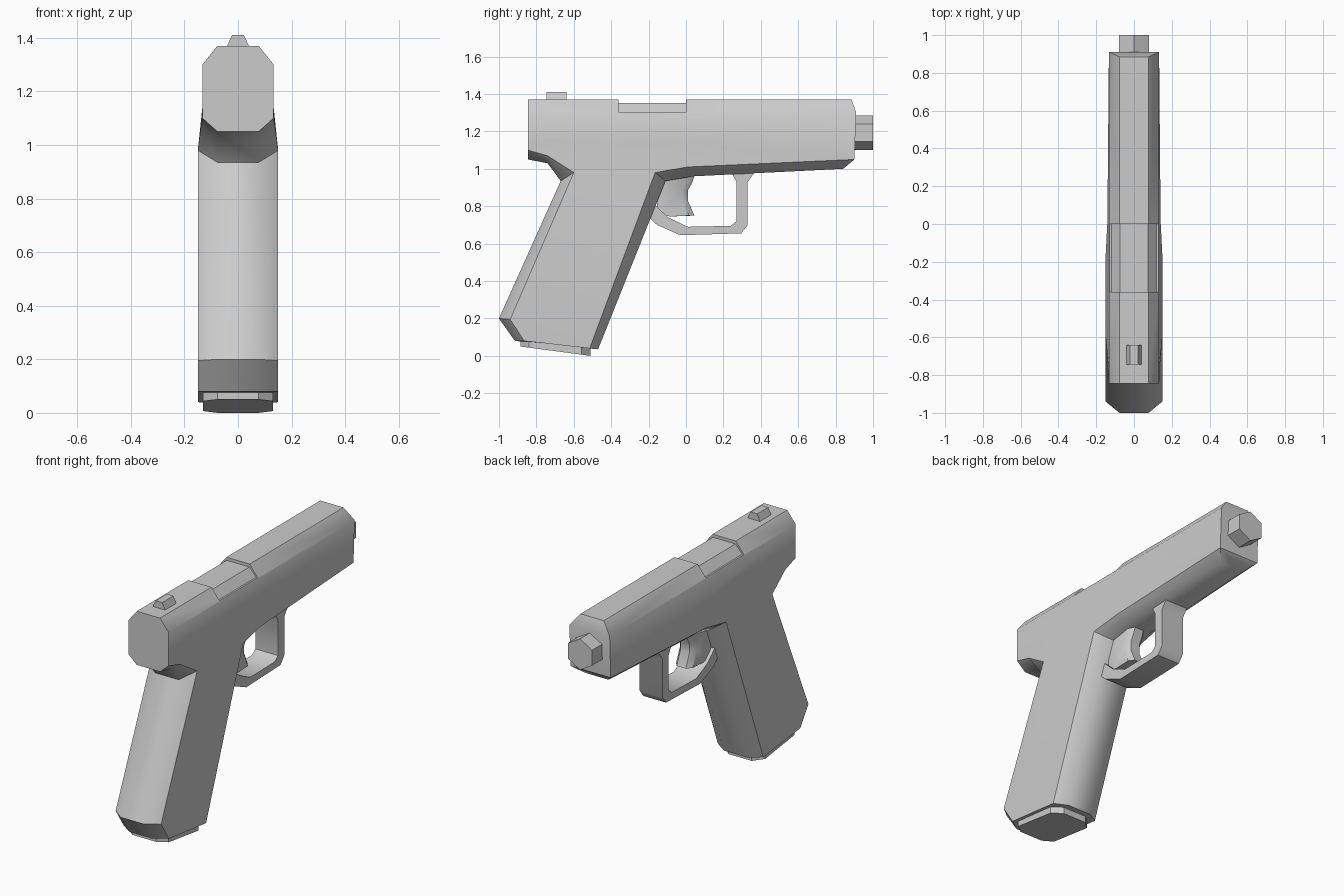
import bpy
import math

if "Cube" in bpy.data.objects:
    bpy.data.objects.remove(bpy.data.objects["Cube"])


def make(name, verts, faces, smooth=False):
    me = bpy.data.meshes.new(name)
    me.from_pydata(verts, [], faces)
    ob = bpy.data.objects.new(name, me)
    bpy.context.collection.objects.link(ob)
    bpy.ops.object.select_all(action='DESELECT')
    ob.select_set(True)
    bpy.context.view_layer.objects.active = ob
    bpy.ops.object.mode_set(mode='EDIT')
    bpy.ops.mesh.select_all(action='SELECT')
    bpy.ops.mesh.normals_make_consistent(inside=False)
    bpy.ops.object.mode_set(mode='OBJECT')
    if smooth:
        bpy.ops.object.shade_smooth_by_angle(angle=math.radians(42))
    return ob


def bridge(name, loops, smooth=False, caps=True):
    """Closed skin over a list of equal-length loops; without caps it closes end to end."""
    n = len(loops[0])
    m = len(loops)
    verts = [v for loop in loops for v in loop]
    faces = []
    for k in range(m - 1 if caps else m):
        a, b = k * n, (k + 1) % m * n
        faces += [(a + i, a + (i + 1) % n, b + (i + 1) % n, b + i) for i in range(n)]
    if caps:
        faces += [tuple(range(n)), tuple(range((m - 1) * n, m * n))]
    return make(name, verts, faces, smooth)


# Slide, frame and grip: centre outline (y, z), side outline (y, z), side half-width
C = 0.077
outline = [
    (-.845, 1.37, -.845, 1.30, .133),
    (.885, 1.37, .91, 1.30, .133),
    (.84, 1.00, .90, 1.05, .133),
    (.04, .96, .01, 1.01, .141),
    (-.11, .935, -.165, .98, .15),
    (-.47, .035, -.515, .04, .15),
    (-.915, .08, -.865, .08, .15),
    (-1.0, .20, -.94, .195, .15),
    (-.67, .935, -.60, .98, .15),
    (-.74, 1.03, -.74, 1.07, .138),
    (-.845, 1.05, -.845, 1.10, .133),
    (-.845, 1.14, -.845, 1.14, .133),
]
N = len(outline)
verts, faces = [], []
for s in (1, -1):
    o = len(verts)
    verts += [(s * C, p[0], p[1]) for p in outline]
    verts += [(s * p[4], p[2], p[3]) for p in outline]
    verts += [(s * .133, y, 1.14) for y in (.01, -.165, -.60, -.74)]
    i0, m = o + N, o + 2 * N
    # chamfer strip around the outline
    faces += [(o + i, o + (i + 1) % N, i0 + (i + 1) % N, i0 + i) for i in range(N) if i != 1]
    # flat slide side, flare to the grip, grip side
    faces += [
        (i0, i0 + 1, i0 + 2, m, m + 1, m + 2, m + 3, i0 + 11),
        (i0 + 2, i0 + 3, m),
        (i0 + 3, i0 + 4, m + 1, m),
        (i0 + 4, i0 + 8, m + 2, m + 1),
        (i0 + 8, i0 + 9, m + 3, m + 2),
        (i0 + 9, i0 + 10, i0 + 11, m + 3),
        (i0 + 4, i0 + 5, i0 + 6, i0 + 7, i0 + 8),
    ]
H = 2 * N + 4
faces += [(i, (i + 1) % N, H + (i + 1) % N, H + i) for i in range(N) if i != 1]
# muzzle face
for a, b in ((1, N + 1), (N + 1, N + 2), (N + 2, 2)):
    faces.append((a, b, H + b, H + a))
body = make("slide_and_grip", verts, faces)

# Ejection port recess
section = [(-.2, 1.303), (-.12, 1.303), (-.075, 1.352), (.075, 1.352),
           (.12, 1.303), (.2, 1.303), (.2, 1.45), (-.2, 1.45)]
cutter = bridge("port_cutter", [[(x, y, z) for x, z in section] for y in (-.36, 0)])
cutter.hide_render = True
mod = body.modifiers.new("port", 'BOOLEAN')
mod.operation = 'DIFFERENCE'
mod.solver = 'EXACT'
mod.object = cutter
bpy.ops.object.select_all(action='DESELECT')
body.select_set(True)
bpy.context.view_layer.objects.active = body
bpy.ops.object.modifier_apply(modifier=mod.name)
bpy.ops.object.shade_smooth_by_angle(angle=math.radians(42))
bpy.data.objects.remove(cutter)

# Hexagonal barrel
hexagon = [(.0925 * math.sin(k * math.pi / 3), 1.1925 + .0925 * math.cos(k * math.pi / 3))
           for k in range(6)]
bridge("barrel", [[(x, y, z) for x, z in hexagon] for y in (.82, 1.0)])

# Rear sight
sight = [(-.045, 1.36), (.045, 1.36), (.022, 1.41), (-.022, 1.41)]
bridge("rear_sight", [[(x, y, z) for x, z in sight] for y in (-.745, -.64)])

# Trigger guard: outer and inner path (y, z)
guard = [(.37, .985, .24, .985), (.33, .93, .27, .93), (.33, .70, .27, .72),
         (.295, .655, .24, .695), (-.03, .645, .01, .69), (-.155, .70, -.095, .74),
         (-.23, .77, -.19, .83)]
G = .075
bridge("trigger_guard", [[(-G, a, b), (G, a, b), (G, c, d), (-G, c, d)]
                         for a, b, c, d in guard], smooth=True)

# Trigger with concave front
trigger = [(.05, .98), (.035, .93), (.01, .885), (.01, .83), (.045, .75),
           (-.085, .745), (-.125, .755), (-.155, .80), (-.16, .98)]
loops = []
for x, shrink in ((-.055, .03), (-.03, 0), (.03, 0), (.055, .03)):
    loops.append([(x, y - (shrink if y > 0 else 0), z) for y, z in trigger])
bridge("trigger", loops, smooth=True)

# Magazine base plate, tilted with the grip
plan = [(-.077, -.885), (.077, -.885), (.13, -.84), (.13, -.56),
        (.077, -.51), (-.077, -.51), (-.13, -.56), (-.13, -.84)]
bridge("magazine_base", [[(x, y, .05 - (y + .885) * .05 / .375 + h) for x, y in plan]
                         for h in (0, .06)])
